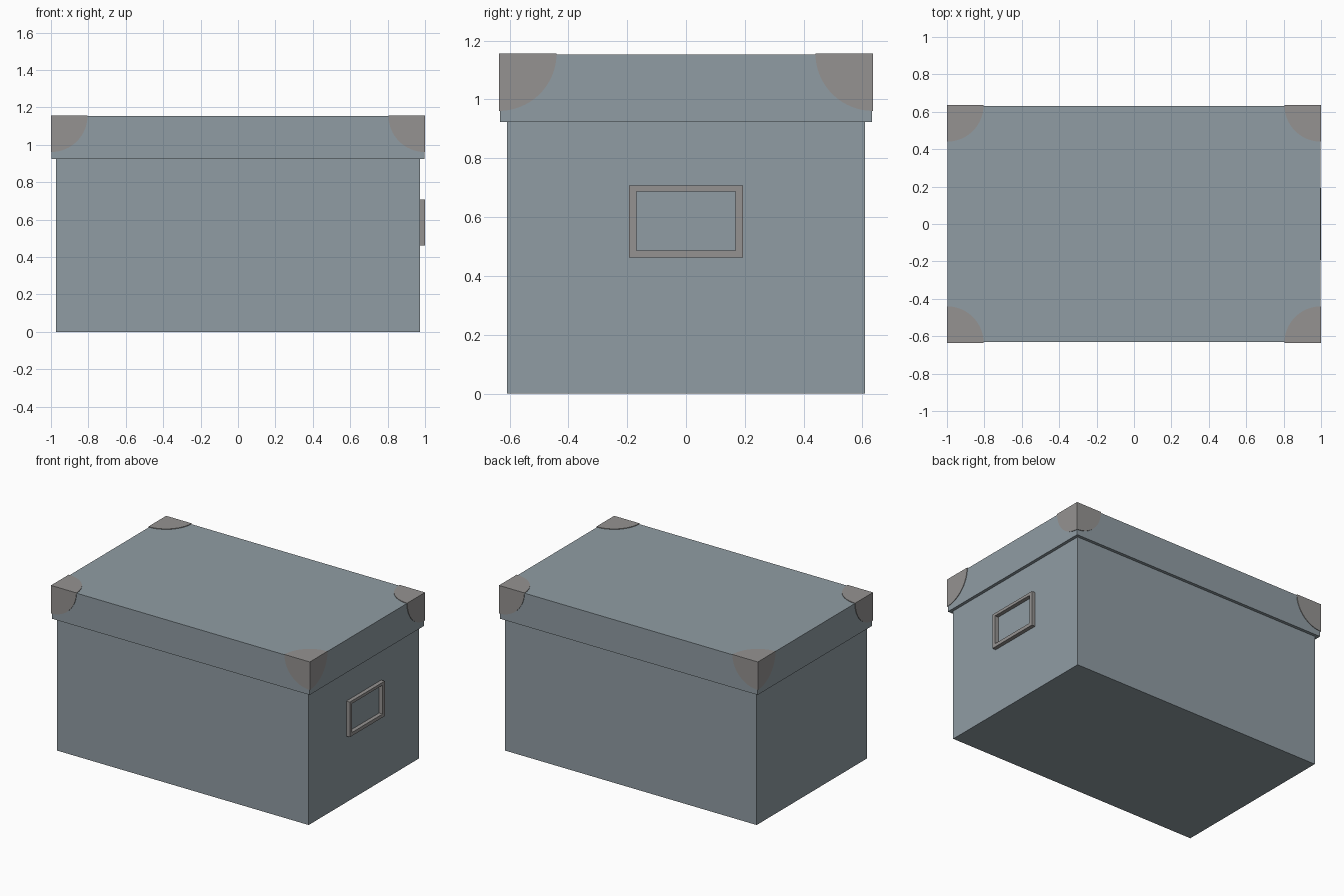
import bpy, bmesh
from math import sin, cos, pi
from mathutils import Vector

if "Cube" in bpy.data.objects:
    bpy.data.objects.remove(bpy.data.objects["Cube"])


def material(name, rgb):
    m = bpy.data.materials.new(name)
    m.diffuse_color = (*rgb, 1)
    m.use_nodes = True
    m.node_tree.nodes["Principled BSDF"].inputs["Base Color"].default_value = m.diffuse_color
    return m


card = material("blue_grey_card", (0.28, 0.335, 0.37))
metal = material("grey_metal", (0.30, 0.29, 0.285))


def finish(name, bm, mat, thickness=0):
    bmesh.ops.recalc_face_normals(bm, faces=bm.faces)
    mesh = bpy.data.meshes.new(name)
    bm.to_mesh(mesh)
    bm.free()
    mesh.materials.append(mat)
    ob = bpy.data.objects.new(name, mesh)
    bpy.context.collection.objects.link(ob)
    if thickness:
        s = ob.modifiers.new("Thickness", 'SOLIDIFY')
        s.thickness = thickness
        s.offset = -1
        s.use_even_offset = True
    return ob


def shell(name, hx, hy, z0, z1, open_dir, thickness):
    """Box with one open end: +1 open top, -1 open bottom."""
    bm = bmesh.new()
    bmesh.ops.create_cube(bm, size=2)
    for v in bm.verts:
        v.co = (v.co.x * hx, v.co.y * hy, z1 if v.co.z > 0 else z0)
    bm.normal_update()
    bmesh.ops.delete(bm, geom=[f for f in bm.faces if f.normal.z * open_dir > 0.9],
                     context='FACES_ONLY')
    ob = finish(name, bm, card)
    # keep the outer skin facing outward, thicken inward
    me = ob.data
    if me.polygons[0].normal.dot(me.polygons[0].center - Vector((0, 0, (z0 + z1) / 2))) < 0:
        me.flip_normals()
    s = ob.modifiers.new("Thickness", 'SOLIDIFY')
    s.thickness, s.offset, s.use_even_offset = thickness, -1, True
    return ob


# Box body and overlapping lid
shell("box_body", 0.972, 0.608, 0, 1.12, 1, 0.02)
shell("lid", 0.996, 0.632, 0.924, 1.153, -1, 0.021)

# Metal corner caps: three quarter discs meeting at the lid corner, mirrored to all four
corner, radius, steps = Vector((1.0, 0.636, 1.157)), 0.196, 16
axes = [Vector((-1, 0, 0)), Vector((0, -1, 0)), Vector((0, 0, -1))]
bm = bmesh.new()
for i in range(3):
    a, b = axes[i], axes[(i + 1) % 3]
    arc = [corner + radius * (a * cos(t * pi / 2 / steps) + b * sin(t * pi / 2 / steps))
           for t in range(steps + 1)]
    bm.faces.new([bm.verts.new(p) for p in [corner] + arc])
bmesh.ops.remove_doubles(bm, verts=bm.verts, dist=1e-4)
bm.normal_update()
for f in bm.faces:
    if f.normal.dot(Vector((1, 1, 1))) < 0:
        f.normal_flip()
mesh = bpy.data.meshes.new("corner_caps")
bm.to_mesh(mesh)
bm.free()
mesh.materials.append(metal)
caps = bpy.data.objects.new("corner_caps", mesh)
bpy.context.collection.objects.link(caps)
s = caps.modifiers.new("Thickness", 'SOLIDIFY')
s.thickness, s.offset, s.use_even_offset = 0.006, -1, True
m = caps.modifiers.new("Mirror", 'MIRROR')
m.use_axis = (True, True, False)

# Label holder: rectangular frame on the right end
bm = bmesh.new()


def ring(x, hy, z0, z1):
    return [bm.verts.new((x, y, z)) for y, z in ((-hy, z0), (hy, z0), (hy, z1), (-hy, z1))]


loops = [ring(0.97, 0.193, 0.462, 0.707), ring(0.999, 0.193, 0.462, 0.707),
         ring(0.999, 0.168, 0.486, 0.687), ring(0.97, 0.168, 0.486, 0.687)]
for k in range(4):
    p, q = loops[k], loops[(k + 1) % 4]
    for i in range(4):
        j = (i + 1) % 4
        bm.faces.new((p[i], p[j], q[j], q[i]))
finish("label_holder", bm, metal)
